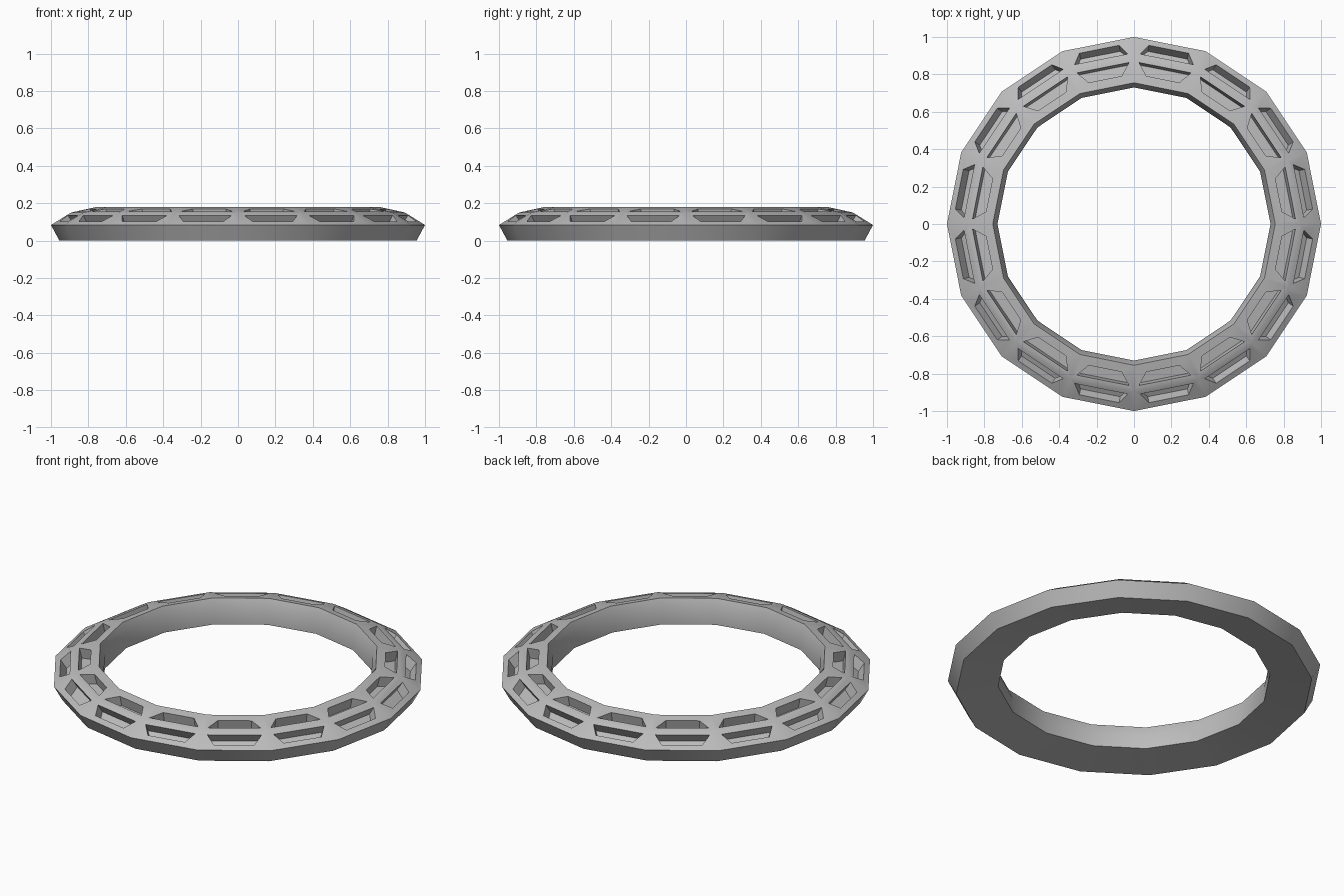
import bpy, bmesh, math
from mathutils import Vector

if "Cube" in bpy.data.objects:
    bpy.data.objects.remove(bpy.data.objects["Cube"], do_unlink=True)

SIDES = 16
DEPTH = 0.06

# Cross-section (radius, height), from the lower outer edge up and over to the inside
PROFILE = [(0.955, 0), (1.0, 0.083), (0.892, 0.15), (0.755, 0.18), (0.73, 0.12), (0.73, 0.035)]

# Pocketed bands: band index -> (start, end, half width at start, half width at end)
# start and end are fractions across the band, widths are in units
POCKETS = {1: (0.27, 0.78, 0.108, 0.145), 2: (0.17, 0.64, 0.142, 0.09)}

mat = bpy.data.materials.new("grey")
mat.use_nodes = True
grey = (0.5, 0.5, 0.5, 1)
mat.diffuse_color = grey
mat.node_tree.nodes["Principled BSDF"].inputs["Base Color"].default_value = grey

bm = bmesh.new()


def cut_pocket(a, b, c, d, start, end, half_start, half_end):
    """Fill the quad a-b-c-d with a frame around a sunken trapezoid."""
    low, high = (a.co + b.co) / 2, (c.co + d.co) / 2
    along = (b.co - a.co).normalized()
    inward = -along.cross(high - low).normalized() * DEPTH
    p, q = low.lerp(high, start), low.lerp(high, end)
    rim_points = [p - along * half_start, p + along * half_start,
                  q + along * half_end, q - along * half_end]
    outer = [a, b, c, d]
    rim = [bm.verts.new(v) for v in rim_points]
    floor = [bm.verts.new(v + inward) for v in rim_points]
    for i in range(4):
        j = (i + 1) % 4
        bm.faces.new((outer[i], outer[j], rim[j], rim[i]))
        bm.faces.new((rim[i], rim[j], floor[j], floor[i]))
    bm.faces.new(floor)


# Sweep the cross-section around the ring
rings = []
for s in range(SIDES):
    t = math.tau * s / SIDES
    rings.append([bm.verts.new(Vector((r * math.cos(t), r * math.sin(t), z))) for r, z in PROFILE])

for s in range(SIDES):
    here, there = rings[s], rings[(s + 1) % SIDES]
    for k in range(len(PROFILE)):
        n = (k + 1) % len(PROFILE)
        quad = (here[k], there[k], there[n], here[n])
        if k in POCKETS:
            cut_pocket(*quad, *POCKETS[k])
        else:
            bm.faces.new(quad)

bmesh.ops.recalc_face_normals(bm, faces=bm.faces)
mesh = bpy.data.meshes.new("pocketed_ring")
bm.to_mesh(mesh)
bm.free()
mesh.materials.append(mat)
ring = bpy.data.objects.new("pocketed_ring", mesh)
bpy.context.collection.objects.link(ring)

# Soft shading around the ring, crisp rims and corners
bpy.ops.object.select_all(action="DESELECT")
ring.select_set(True)
bpy.context.view_layer.objects.active = ring
bpy.ops.object.shade_smooth_by_angle(angle=math.radians(30))
